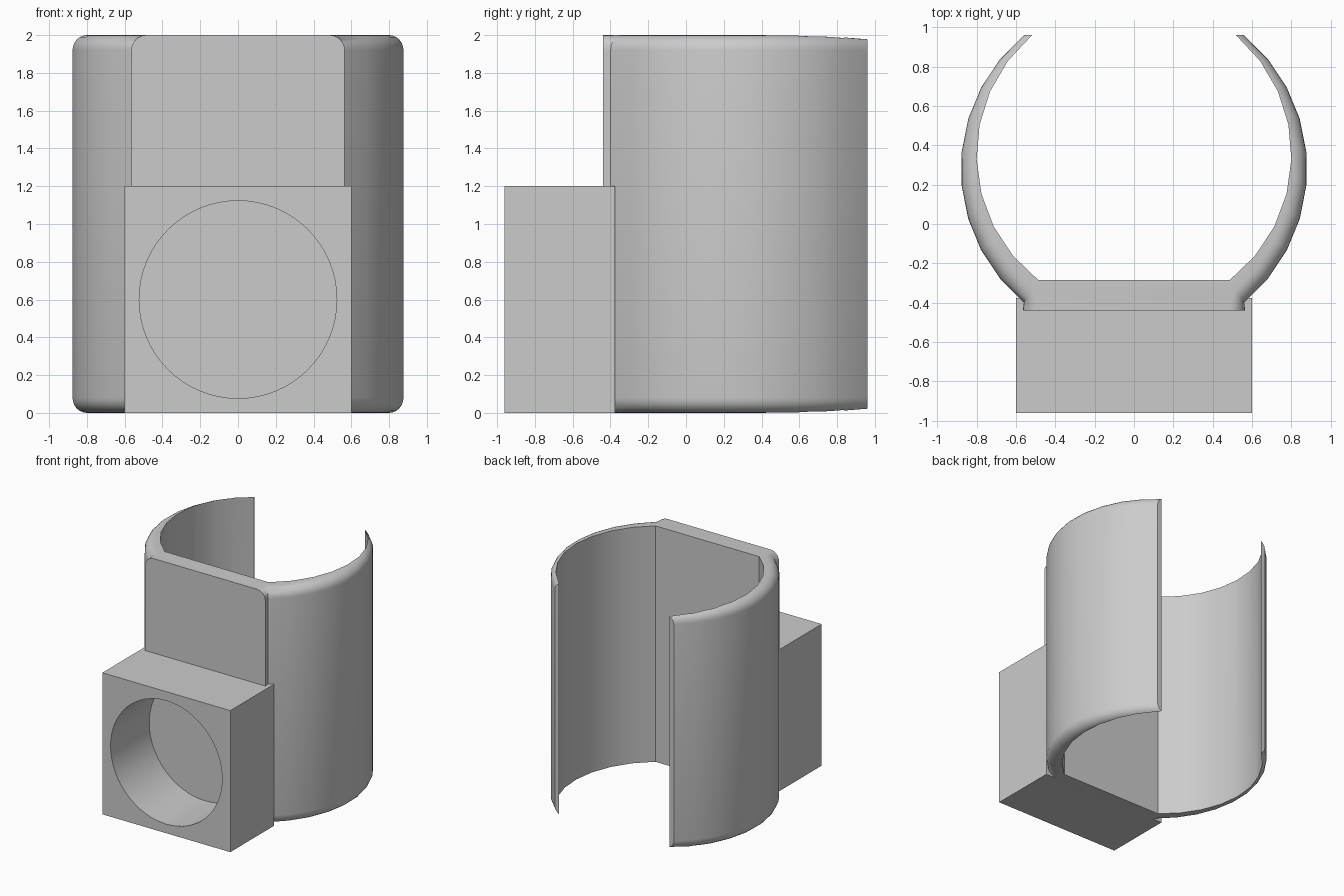
import bpy, bmesh
from math import sin, cos, asin, radians, pi, sqrt

if "Cube" in bpy.data.objects:
    bpy.data.objects.remove(bpy.data.objects["Cube"])

grey = bpy.data.materials.new("plain grey")
grey.use_nodes = True
colour = (0.6, 0.6, 0.6, 1)
grey.diffuse_color = colour
grey.node_tree.nodes["Principled BSDF"].inputs["Base Color"].default_value = colour

HEIGHT, BACK, FRONT = 2.0, 0.96, -0.44
BEVEL, STEPS = 0.08, 6


def arc(radius, centre, start, end, count):
    """Points on the +x side, running from front to back."""
    angles = [start + (end - start) * i / count for i in range(count + 1)]
    return [(radius * cos(a), centre + radius * sin(a)) for a in angles]


def mirrored(points):
    return points + [(-x, y) for x, y in reversed(points)]


def loft(name, rings):
    """Closed solid through a stack of (z, outline) rings."""
    bm = bmesh.new()
    loops = [[bm.verts.new((x, y, z)) for x, y in outline] for z, outline in rings]
    n = len(loops[0])
    for low, high in zip(loops, loops[1:]):
        for i in range(n):
            j = (i + 1) % n
            bm.faces.new((low[i], low[j], high[j], high[i]))
    bm.faces.new(loops[0][::-1])
    bm.faces.new(loops[-1])
    bmesh.ops.recalc_face_normals(bm, faces=bm.faces[:])
    mesh = bpy.data.meshes.new(name)
    bm.to_mesh(mesh)
    bm.free()
    obj = bpy.data.objects.new(name, mesh)
    bpy.context.collection.objects.link(obj)
    mesh.materials.append(grey)
    return obj


def activate(obj):
    bpy.ops.object.select_all(action="DESELECT")
    obj.select_set(True)
    bpy.context.view_layer.objects.active = obj


def carve(obj, cutter):
    mod = obj.modifiers.new("carve", "BOOLEAN")
    mod.operation, mod.solver, mod.object = "DIFFERENCE", "EXACT", cutter
    activate(obj)
    bpy.ops.object.modifier_apply(modifier=mod.name)
    bpy.data.objects.remove(cutter)
    activate(obj)
    bpy.ops.object.shade_smooth_by_angle(angle=radians(30))


# Clip: rounded outer shell with a flat front pad
def shell_outline(inset):
    radius, centre = 0.88 - inset, 0.28
    end = asin((BACK - centre) / radius)
    return mirrored([(0.565 - inset, FRONT)] + arc(radius, centre, radians(-50.5), end, 9))


insets = []
for i in range(STEPS + 1):
    t = i / STEPS * pi / 2
    insets.append((BEVEL * (1 - cos(t)), BEVEL * (1 - sin(t))))
rings = [(z, shell_outline(d)) for z, d in insets]
rings += [(HEIGHT - z, shell_outline(d)) for z, d in reversed(insets)]
clip = loft("clip", rings)

# Hollow of the clip: flat at the front, open at the back
inner = arc(0.8, 0.35, radians(-52.5), radians(49.5), 8)
hollow = mirrored(inner + [(inner[-1][0], 1.5)])
carve(clip, loft("hollow_cutter", [(-1, hollow), (HEIGHT + 1, hollow)]))

# Square socket block with a round bore
base = mirrored([(0.6, -0.96), (0.6, -0.375)])
block = loft("socket_block", [(0, base), (1.2, base)])
bpy.ops.mesh.primitive_cylinder_add(vertices=64, radius=0.523, depth=1,
                                    location=(0, FRONT - 0.502, 0.6),
                                    rotation=(pi / 2, 0, 0))
carve(block, bpy.context.object)
